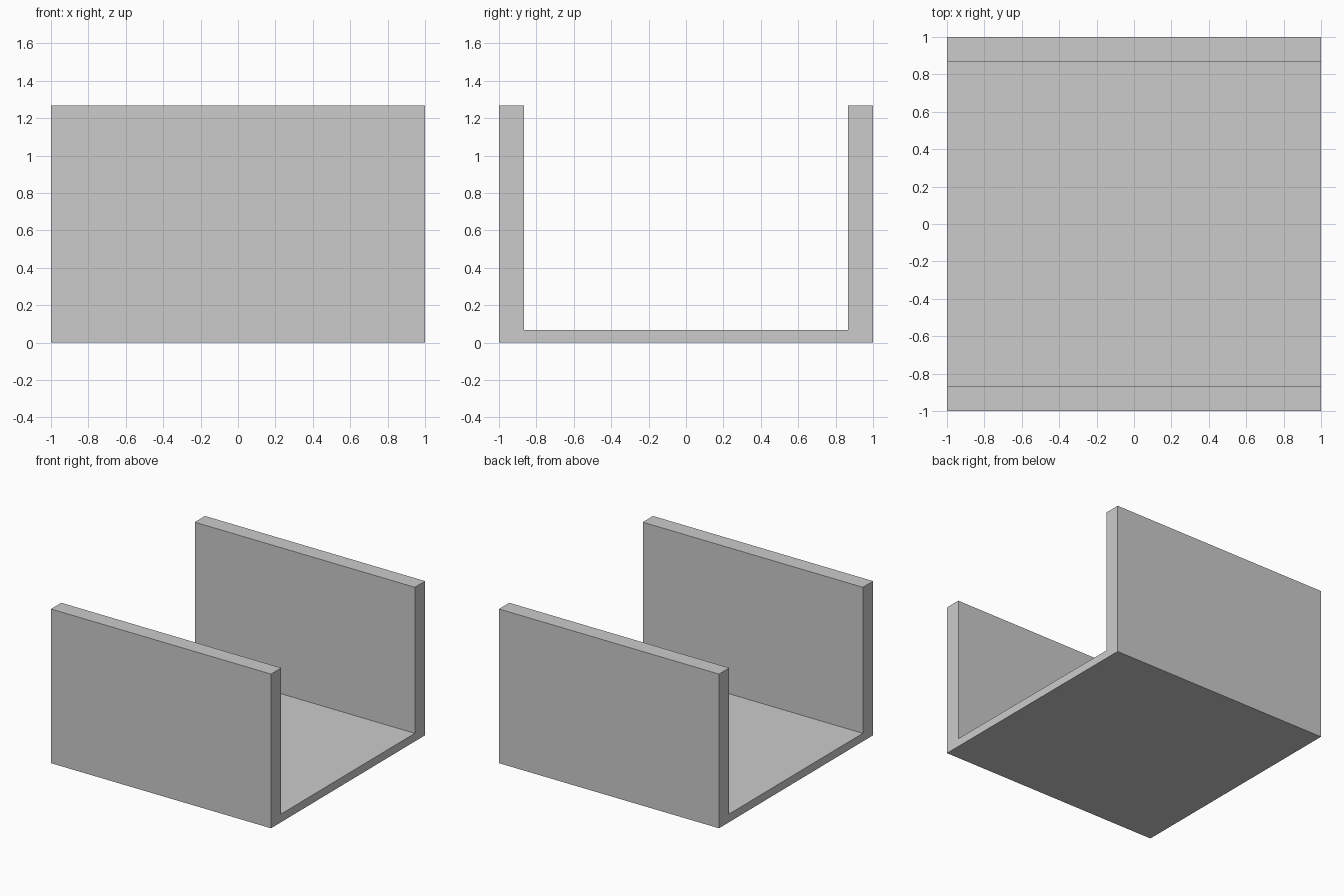
import bpy

if "Cube" in bpy.data.objects:
    bpy.data.objects.remove(bpy.data.objects["Cube"])

BASE_T = 0.067   # floor thickness
WALL_T = 0.133   # wall thickness
TOP = 1.267      # overall height


def box(name, size, center):
    bpy.ops.mesh.primitive_cube_add(size=1, location=center)
    obj = bpy.context.object
    obj.name = name
    obj.scale = size
    bpy.ops.object.transform_apply(location=False, rotation=False, scale=True)
    return obj


# Floor slab
box("floor", (2, 2, BASE_T), (0, 0, BASE_T / 2))

# Two side walls standing on the floor, flush with its front and back edges
for name, side in (("front_wall", -1), ("back_wall", 1)):
    box(name, (2, WALL_T, TOP - BASE_T),
        (0, side * (1 - WALL_T / 2), (TOP + BASE_T) / 2))
